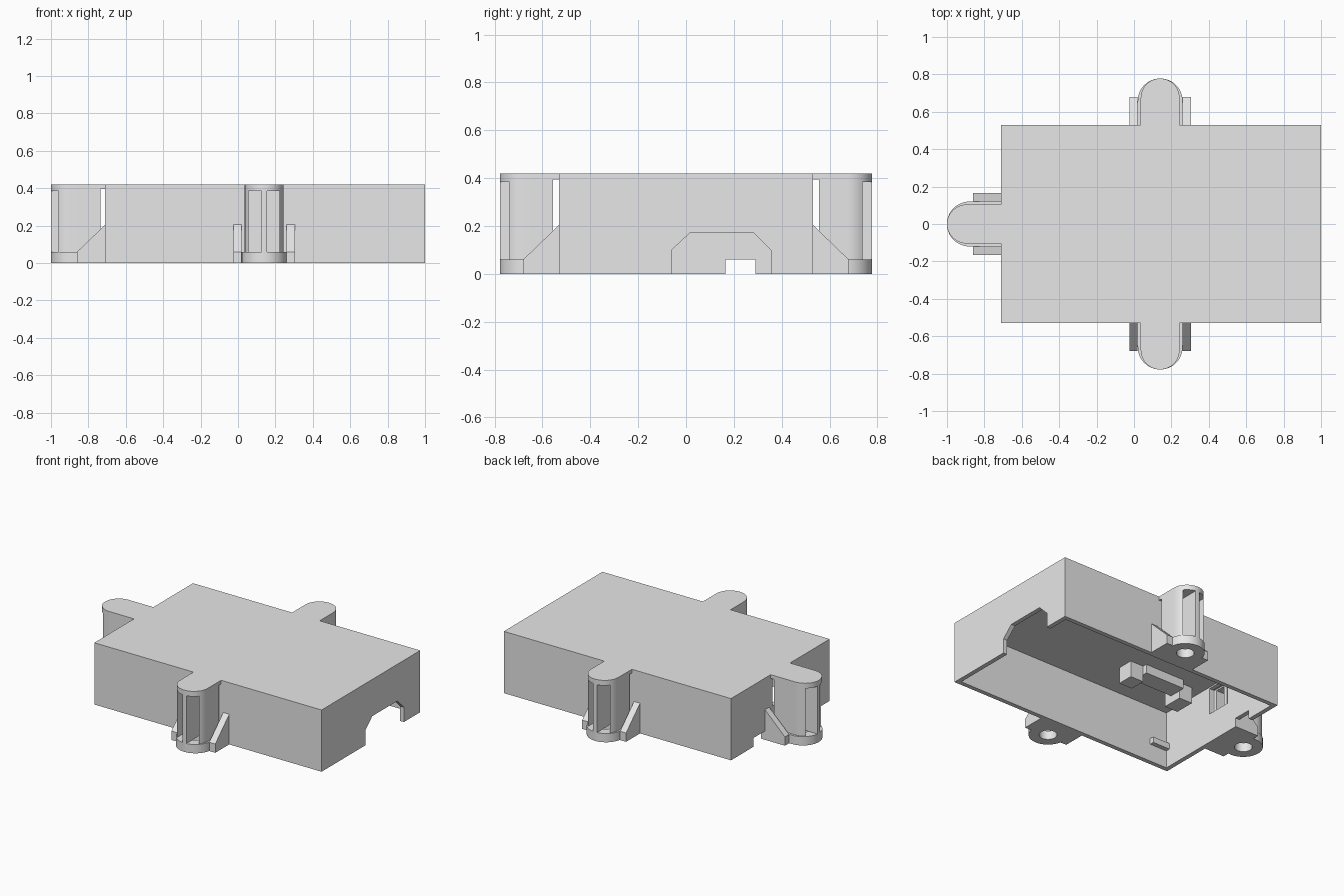
import bpy, bmesh, math
from mathutils import Matrix, Vector

cube = bpy.data.objects.get("Cube")
if cube:
    bpy.data.objects.remove(cube, do_unlink=True)

grey = bpy.data.materials.new("plain_grey")
grey.use_nodes = True
grey.diffuse_color = (0.8, 0.8, 0.8, 1)
grey.node_tree.nodes["Principled BSDF"].inputs["Base Color"].default_value = (0.8, 0.8, 0.8, 1)


def prism(name, outline, depth, place=Matrix()):
    """Extrude a flat outline of vectors along the depth vector."""
    bm = bmesh.new()
    face = bm.faces.new([bm.verts.new(p) for p in outline])
    new = bmesh.ops.extrude_face_region(bm, geom=[face])["geom"]
    bmesh.ops.translate(bm, vec=depth, verts=[g for g in new if isinstance(g, bmesh.types.BMVert)])
    bmesh.ops.recalc_face_normals(bm, faces=bm.faces)
    bm.transform(place)
    mesh = bpy.data.meshes.new(name)
    bm.to_mesh(mesh)
    bm.free()
    mesh.materials.append(grey)
    obj = bpy.data.objects.new(name, mesh)
    bpy.context.collection.objects.link(obj)
    return obj


def box(name, x, y, z, place=Matrix()):
    corners = [(x[0], y[0]), (x[1], y[0]), (x[1], y[1]), (x[0], y[1])]
    return prism(name, [Vector((a, b, z[0])) for a, b in corners], Vector((0, 0, z[1] - z[0])), place)


def rounded(name, half, start, tip, z, place):
    """Upright slab with a half-round outer end."""
    arc = [(half * math.cos(math.pi * i / 24), tip - half + half * math.sin(math.pi * i / 24))
           for i in range(25)]
    pts = [(half, start)] + arc + [(-half, start)]
    return prism(name, [Vector((a, b, z[0])) for a, b in pts], Vector((0, 0, z[1] - z[0])), place)


def cut(target, cutters):
    for c in cutters:
        c.hide_render = True
        mod = target.modifiers.new("cut", 'BOOLEAN')
        mod.object = c
        mod.operation = 'DIFFERENCE'
        mod.solver = 'EXACT'
    graph = bpy.context.evaluated_depsgraph_get()
    mesh = bpy.data.meshes.new_from_object(target.evaluated_get(graph))
    target.modifiers.clear()
    target.data = mesh
    for c in cutters:
        bpy.data.objects.remove(c, do_unlink=True)


def smooth(obj):
    bpy.ops.object.select_all(action='DESELECT')
    obj.select_set(True)
    bpy.context.view_layer.objects.active = obj
    bpy.ops.object.shade_smooth_by_angle(angle=math.radians(30))


# Hollow case, open underneath, with cable arch, notch and vent
L, R, W, H, T = -0.71, 1.0, 0.53, 0.42, 0.03
case = box("case_shell", (L, R), (-W, W), (0, H))
arch = [(-0.06, -0.1), (-0.06, 0.1), (0.015, 0.17), (0.285, 0.17), (0.355, 0.1), (0.355, -0.1)]
cut(case, [
    box("cavity_cutter", (L + T, R - T), (-W + T, W - T), (-0.1, H - T)),
    prism("arch_cutter", [Vector((0.9, y, z)) for y, z in arch], Vector((0.2, 0, 0))),
    box("notch_cutter", (L - 0.02, L + 0.06), (0.165, 0.29), (-0.1, 0.06)),
    box("vent_cutter", (L - 0.02, L + 0.06), (-0.085, 0.085), (0.2, 0.38)),
])

# Blocks hanging inside the case
box("inner_post", (-0.2, -0.1), (-0.26, -0.15), (0.28, H - T))
box("inner_ridge", (-0.5, -0.2), (-0.24, -0.12), (0.33, H - T))
box("inner_block", (-0.6, -0.5), (-0.3, -0.16), (0.28, H - T))
box("inner_tab", (-0.68, -0.55), (-W + T, -W + T + 0.03), (0.12, 0.16))


# Mounting lugs: base with screw hole, slotted post, cap and two gussets
def lug(name, x, y, turn, tip):
    place = Matrix.Translation((x, y, 0)) @ Matrix.Rotation(turn, 4, 'Z')
    base = rounded(name + "_base", 0.12, 0, tip, (0, 0.06), place)
    ring = [Vector((0.055 * math.cos(math.tau * i / 32),
                    tip - 0.12 + 0.055 * math.sin(math.tau * i / 32), -0.1)) for i in range(32)]
    cut(base, [prism("hole_cutter", ring, Vector((0, 0, 0.3)), place)])
    post = rounded(name + "_post", 0.104, 0.025, tip, (0.06, 0.395), place)
    cut(post, [box("slot_cutter", (min(s * 0.015, s * 0.083), max(s * 0.015, s * 0.083)),
                   (-0.1, tip + 0.1), (0.05, 0.385), place) for s in (-1, 1)])
    cap = rounded(name + "_cap", 0.104, 0, tip, (0.395, H), place)
    for part in (base, post, cap):
        smooth(part)
    side = [(0, 0), (0.15, 0), (0.15, 0.06), (0, 0.205)]
    for label, start in (("a", 0.12), ("b", -0.165)):
        prism(name + "_gusset_" + label, [Vector((start, d, z)) for d, z in side],
              Vector((0.045, 0, 0)), place)


lug("back_lug", 0.14, W, 0, 0.248)
lug("front_lug", 0.14, -W, math.pi, 0.248)
lug("right_lug", L, 0, math.pi / 2, 0.29)
